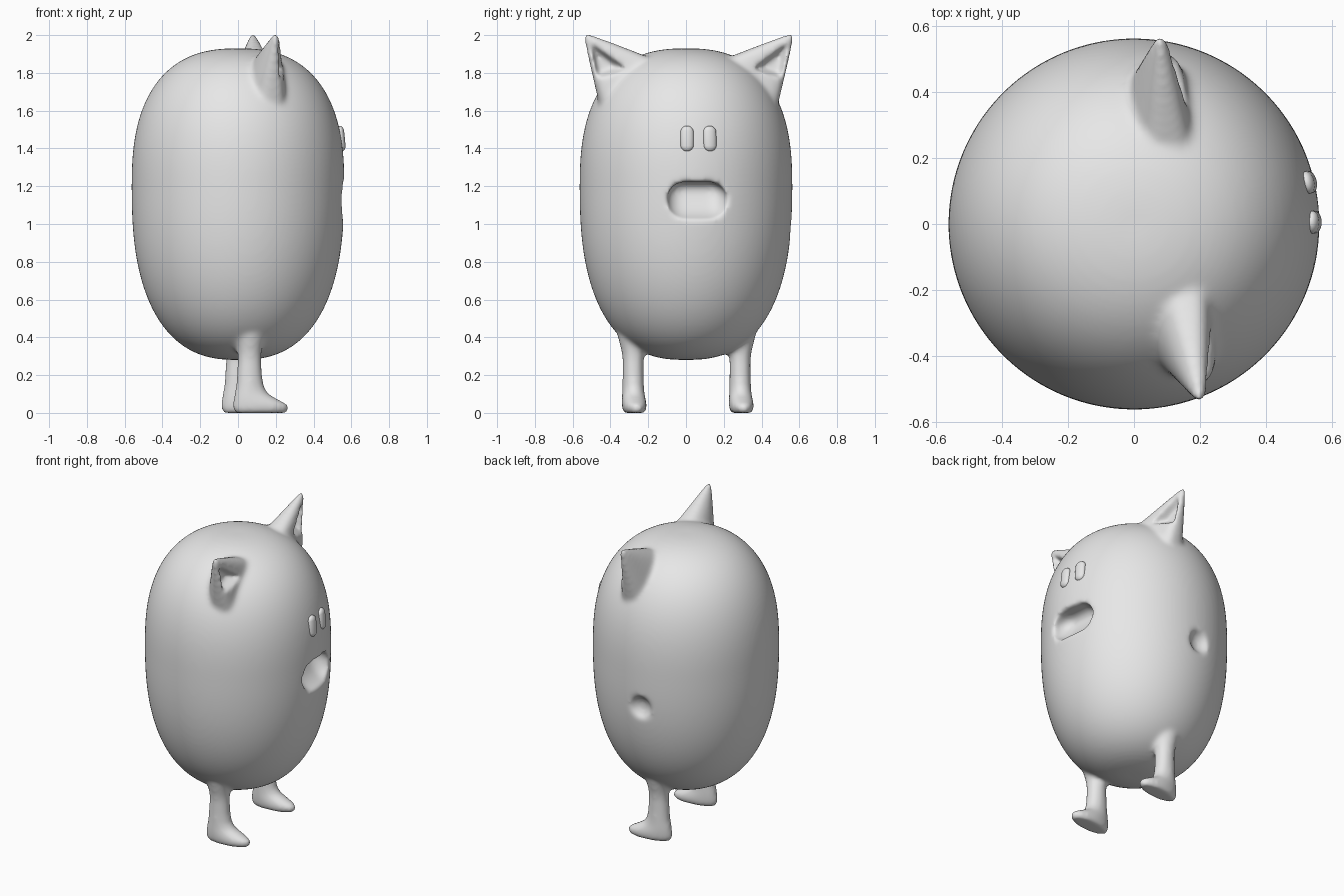
import bpy, bmesh, math
from mathutils import Matrix, Vector

cube = bpy.data.objects.get("Cube")
if cube:
    bpy.data.objects.remove(cube, do_unlink=True)

TURN = Matrix.Rotation(math.radians(6.3), 4, 'Z')   # whole figure is turned slightly
VOXEL = 0.011

grey = bpy.data.materials.new("plain grey")
grey.use_nodes = True
grey.diffuse_color = (0.8, 0.8, 0.8, 1)
grey.node_tree.nodes["Principled BSDF"].inputs["Base Color"].default_value = (0.8, 0.8, 0.8, 1)


def loft(bm, rings, sides=48):
    """Closed tube through rings of (x, y, z, radius x, radius y)."""
    loops = []
    for x, y, z, rx, ry in rings:
        angles = [2 * math.pi * i / sides for i in range(sides)]
        loops.append([bm.verts.new((x + rx * math.cos(a), y + ry * math.sin(a), z)) for a in angles])
    for low, high in zip(loops, loops[1:]):
        for i in range(sides):
            j = (i + 1) % sides
            bm.faces.new((low[i], low[j], high[j], high[i]))
    bm.faces.new(loops[0][::-1])
    bm.faces.new(loops[-1])


def hull(bm, points):
    verts = [bm.verts.new(p) for p in points]
    bmesh.ops.convex_hull(bm, input=verts)


def finish(bm, name):
    """Turn a bmesh into a named object."""
    bmesh.ops.recalc_face_normals(bm, faces=bm.faces[:])
    mesh = bpy.data.meshes.new(name)
    bm.to_mesh(mesh)
    bm.free()
    mesh.materials.append(grey)
    obj = bpy.data.objects.new(name, mesh)
    bpy.context.collection.objects.link(obj)
    return obj


# Barrel-shaped body with full shoulders
bm = bmesh.new()
rings = []
for i in range(1, 64):
    t = -math.cos(math.pi * i / 64)
    height = 0.73 if t > 0 else 0.92
    r = 0.563 * (1 - abs(t) ** 2.5) ** 0.4
    rings.append((0, 0, 1.2 + height * t, r, r))
loft(bm, rings, 96)

# Legs with forward-pointing feet
LEG = [(0.09, 0.0, 0.135, 0.052), (0.092, 0.02, 0.15, 0.063), (0.087, 0.045, 0.145, 0.065),
       (0.064, 0.07, 0.12, 0.063), (0.04, 0.1, 0.09, 0.059), (0.032, 0.14, 0.074, 0.057),
       (0.03, 0.2, 0.067, 0.056), (0.03, 0.28, 0.062, 0.056), (0.03, 0.32, 0.064, 0.06),
       (0.03, 0.36, 0.07, 0.07), (0.03, 0.4, 0.08, 0.08), (0.03, 0.44, 0.09, 0.088)]
for side in (1, -1):
    loft(bm, [(x, side * 0.285, z, rx, ry) for x, z, rx, ry in LEG])

    # Ears: blunt tip, round back and squarer front
    centre, across = Vector((0.108, 0.325, 1.745)), Vector((0, 0.147, -0.125))
    tip = Vector((0.14, 0.546, 1.996))
    points = [tip + Vector(axis) * s for axis in Matrix.Identity(3) for s in (0.018, -0.018)]
    for i in range(32):
        a = 2 * math.pi * i / 32
        c, s = math.cos(a), math.sin(a)
        if s > 0:
            c, s = math.copysign(abs(c) ** 0.5, c), s ** 0.5
        points.append(centre + across * c + Vector((0.105 * s, 0, 0)))
    hull(bm, [(p.x, side * p.y, p.z) for p in points])
body = finish(bm, "body")

# Hollows: ear insides, mouth and a side dimple
bm = bmesh.new()
corners = [(0.335, 1.82), (0.53, 1.965), (0.5, 1.76)]
mid_y = sum(c[0] for c in corners) / 3
mid_z = sum(c[1] for c in corners) / 3
for side in (1, -1):
    points = []
    for depth, size in ((0.1, 1), (-0.005, 1), (-0.06, 0.55)):
        for y, z in corners:
            y, z = mid_y + (y - mid_y) * size, mid_z + (z - mid_z) * size
            points.append((0.158 + 0.18 * (2 - z) + depth, side * y, z))
    hull(bm, points)

mouth = bmesh.new()
bmesh.ops.create_cube(mouth, size=1, matrix=Matrix.Diagonal((0.3, 0.315, 0.205, 1)))
bmesh.ops.bevel(mouth, geom=mouth.edges[:], offset=0.09, segments=8, profile=0.5, affect='EDGES')
for v in mouth.verts:
    v.co = Vector((0.605 + v.co.x - 0.5 * v.co.z, v.co.y, 1.12 + v.co.z))
temp = bpy.data.meshes.new("mouth_shape")
mouth.to_mesh(temp)
mouth.free()
bm.from_mesh(temp)
bpy.data.meshes.remove(temp)

dimple = Matrix.Rotation(math.radians(89), 4, 'Z') @ Matrix.Translation((0.607, 0, 0.985))
bmesh.ops.create_uvsphere(bm, u_segments=32, v_segments=16, radius=0.095, matrix=dimple)
cutter = finish(bm, "hollow_cutter")
cutter.hide_render = True

# Fuse the parts, cut the hollows and soften every join
for step in ("fuse", "cut", "blend"):
    if step == "cut":
        mod = body.modifiers.new(step, 'BOOLEAN')
        mod.operation, mod.solver, mod.object = 'DIFFERENCE', 'EXACT', cutter
    else:
        mod = body.modifiers.new(step, 'REMESH')
        mod.mode, mod.voxel_size = 'VOXEL', VOXEL
soft = body.modifiers.new("soften", 'SMOOTH')
soft.factor, soft.iterations = 0.5, 14
graph = bpy.context.evaluated_depsgraph_get()
graph.update()
fused = bpy.data.meshes.new_from_object(body.evaluated_get(graph))
body.modifiers.clear()
body.data = fused
bpy.data.objects.remove(cutter, do_unlink=True)
fused.materials.clear()
fused.materials.append(grey)

# Stand the turned body on the ground
low = min(v.co.z for v in fused.vertices)
fused.transform(TURN @ Matrix.Translation((0, 0, -low)))
for p in fused.polygons:
    p.material_index = 0
    p.use_smooth = True

# Pill-shaped eyes
for name, angle in (("left_eye", 0.124), ("right_eye", -0.1)):
    bm = bmesh.new()
    bmesh.ops.create_uvsphere(bm, u_segments=32, v_segments=16, radius=0.035)
    for v in bm.verts:
        v.co.x *= 0.6
        if abs(v.co.z) > 0.001:
            v.co.z += math.copysign(0.033, v.co.z)
    place = TURN @ Matrix.Rotation(angle, 4, 'Z') @ Matrix.Translation((0.545, 0, 1.452))
    bm.transform(place @ Matrix.Rotation(-0.1, 4, 'Y'))
    eye = finish(bm, name)
    for p in eye.data.polygons:
        p.use_smooth = True
